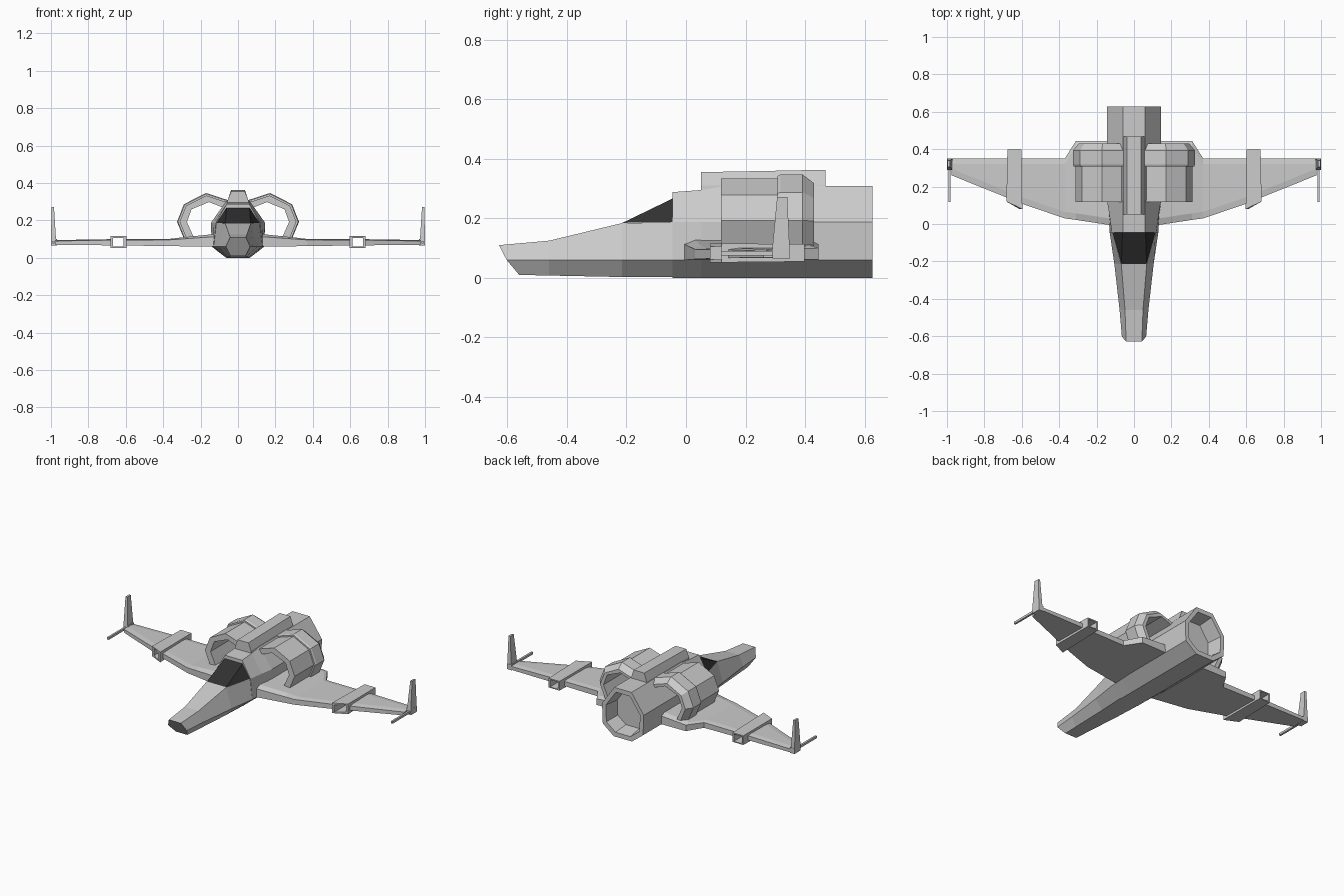
import bpy, bmesh

def loft(name, rings, mirror=False, caps=True, mat=None):
    """Skin equal-length closed rings of 3D points into a flat-faced object."""
    bm = bmesh.new()
    vr = [[bm.verts.new(p) for p in r] for r in rings]
    n = len(vr[0])
    for a, b in zip(vr, vr[1:]):
        for i in range(n):
            j = (i + 1) % n
            bm.faces.new((a[i], a[j], b[j], b[i]))
    if caps:
        bm.faces.new(vr[0])
        bm.faces.new(vr[-1])
    else:
        for i in range(n):
            j = (i + 1) % n
            bm.faces.new((vr[-1][i], vr[-1][j], vr[0][j], vr[0][i]))
    bmesh.ops.recalc_face_normals(bm, faces=bm.faces)
    me = bpy.data.meshes.new(name)
    bm.to_mesh(me)
    bm.free()
    ob = bpy.data.objects.new(name, me)
    bpy.context.collection.objects.link(ob)
    if mat:
        me.materials.append(mat)
    if mirror:
        m = ob.modifiers.new("mirror", "MIRROR")
        m.use_axis[0] = True
        m.use_mirror_merge = False
    return ob

def sym(half):
    """Close a half section (bottom to top) across x = 0."""
    return list(half) + [(-x, y, z) for x, y, z in reversed(half)]

def rect(x0, x1, z0, z1, y_in, y_out):
    return [(x0, y_in, z0), (x1, y_out, z0), (x1, y_out, z1), (x0, y_in, z1)]

# Nose: six-sided taper with raked tip
def nose_ring(y, xb, zb, xm, xt, zt):
    return sym([(xb, y, zb), (xm, y, 0.06), (xt, y, zt)])

loft("nose", [
    sym([(0.04, -0.56, 0.01), (0.065, -0.602, 0.06), (0.042, -0.628, 0.11)]),
    nose_ring(-0.46, 0.045, 0.008, 0.077, 0.048, 0.125),
    nose_ring(-0.215, 0.057, 0.003, 0.105, 0.068, 0.184),
    nose_ring(-0.045, 0.065, 0.003, 0.13, 0.115, 0.187)])

# Rear fuselage: eight-sided, ending in a recessed exhaust
def hull_ring(y, xm, xs, top, s=1.0):
    pts = [(0.063, 0.0), (xm, 0.06), (xs, 0.187), (0.06, top)]
    return sym([(x * s, y, 0.155 + (z - 0.155) * s) for x, z in pts])

loft("fuselage", [
    hull_ring(-0.045, 0.13, 0.118, 0.288),
    hull_ring(0.05, 0.136, 0.132, 0.295),
    hull_ring(0.13, 0.14, 0.145, 0.308),
    hull_ring(0.627, 0.14, 0.145, 0.308),
    hull_ring(0.627, 0.14, 0.145, 0.308, 0.82),
    hull_ring(0.53, 0.14, 0.145, 0.308, 0.74)])

# Dark windshield
glass = bpy.data.materials.new("dark_glass")
glass.diffuse_color = (0.03, 0.03, 0.03, 1)
loft("windshield", [
    [(-0.067, -0.213, 0.185), (-0.115, -0.044, 0.187), (-0.062, -0.044, 0.267)],
    [(0.067, -0.213, 0.185), (0.115, -0.044, 0.187), (0.062, -0.044, 0.267)]], mat=glass)

# Spine on top of the fuselage
loft("spine", [sym([(0.058, y, 0.28), (0.055, y, 0.31), (0.037, y, z)])
               for y, z in ((0.05, 0.355), (0.468, 0.363))])

# Wings, split where the square ducts pass through
def wing_ring(x, y0, y1, zb, ze, zt):
    return [(x, y0, zb), (x, y0, ze), (x, y0 + 0.035, zt),
            (x, y1 - 0.03, zt), (x, y1, ze), (x, y1, zb)]

loft("inner_wing", [
    wing_ring(0.10, -0.01, 0.445, 0.06, 0.115, 0.13),
    wing_ring(0.31, 0.022, 0.445, 0.062, 0.1, 0.108),
    wing_ring(0.37, 0.03, 0.35, 0.063, 0.096, 0.101),
    wing_ring(0.605, 0.11, 0.35, 0.066, 0.095, 0.1)], mirror=True)
loft("outer_wing", [
    wing_ring(0.672, 0.138, 0.35, 0.067, 0.095, 0.1),
    wing_ring(0.975, 0.26, 0.35, 0.069, 0.09, 0.095)], mirror=True)

# Open square ducts through the wings
outer = (0.597, 0.682, 0.052, 0.116)
inner = (0.612, 0.667, 0.061, 0.106)
loft("wing_duct", [
    rect(*outer, 0.08, 0.12),
    rect(0.602, 0.677, 0.055, 0.113, 0.398, 0.398),
    rect(*inner, 0.398, 0.398),
    rect(*inner, 0.08, 0.12)], mirror=True, caps=False)

# Arched engine cowls: open bands from fuselage over to wing
arc_out = [(0.062, 0.298), (0.17, 0.333), (0.278, 0.278), (0.312, 0.192), (0.272, 0.095)]
arc_in = [(0.07, 0.265), (0.155, 0.298), (0.248, 0.26), (0.273, 0.192), (0.23, 0.095)]

def arch(y, grow):
    c = (0.155, 0.18)
    out = [(c[0] + (x - c[0]) * grow, y, c[1] + (z - c[1]) * grow) for x, z in arc_out]
    return out + [(x, y, z) for x, z in reversed(arc_in)]

loft("engine_cowl", [arch(0.117, 1.0), arch(0.32, 1.0)], mirror=True)
loft("engine_collar", [arch(0.307, 1.06), arch(0.317, 1.09), arch(0.392, 1.09),
                       arch(0.43, 0.9)], mirror=True)

# Wingtip mounts, upright fins and gun barrels
loft("wingtip_mount", [rect(0.968, 1.0, 0.066, 0.1, y, y) for y in (0.29, 0.35)], mirror=True)
loft("wingtip_fin", [
    [(0.972, 0.288, 0.08), (1.0, 0.288, 0.08), (1.0, 0.349, 0.08), (0.972, 0.349, 0.08)],
    [(0.984, 0.306, 0.272), (0.997, 0.306, 0.272), (0.997, 0.34, 0.272), (0.984, 0.34, 0.272)]],
    mirror=True)
loft("gun_barrel", [rect(0.981, 0.993, 0.076, 0.09, y, y) for y in (0.118, 0.3)], mirror=True)
